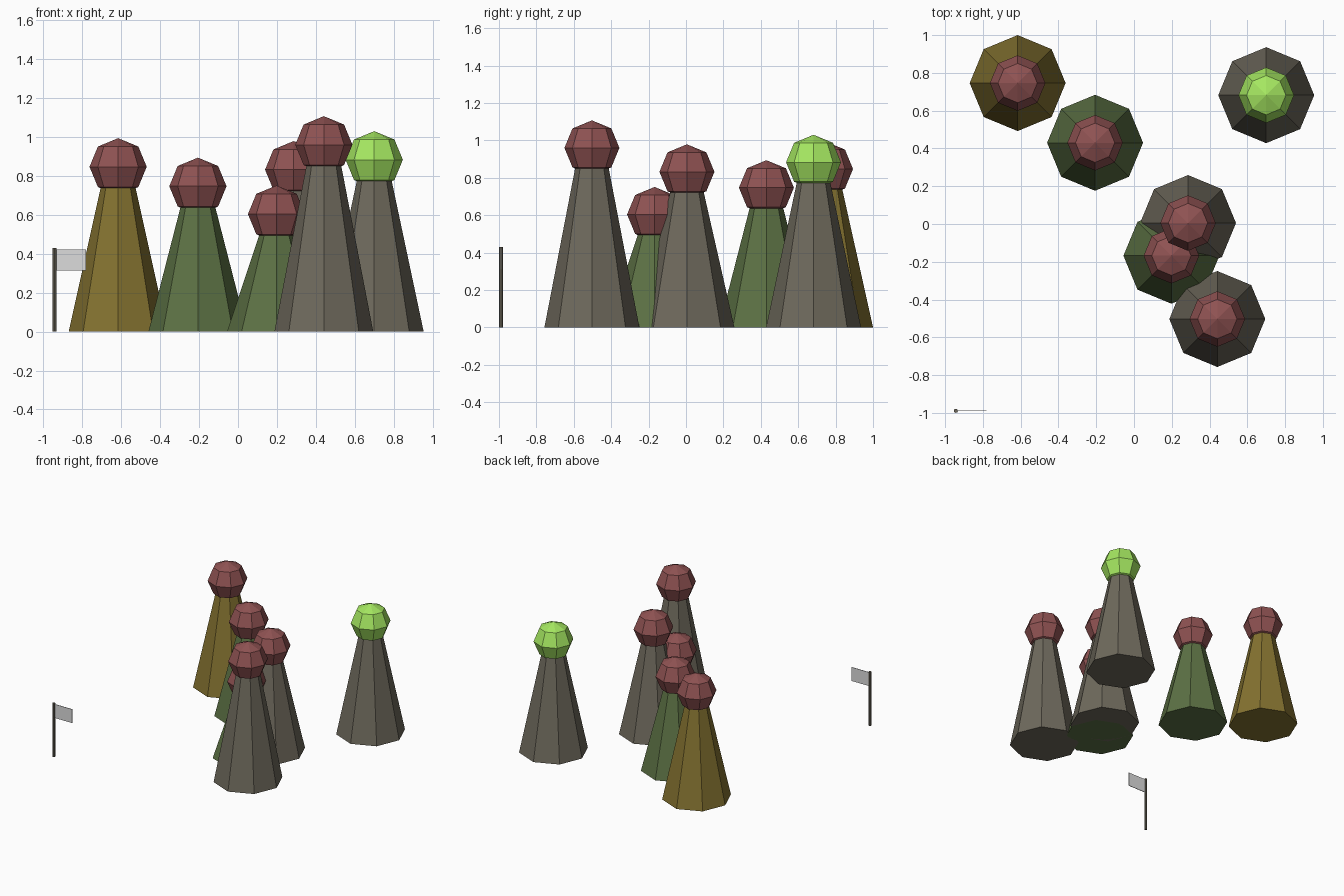
import bpy, math

if "Cube" in bpy.data.objects:
    bpy.data.objects.remove(bpy.data.objects["Cube"])


def material(name, r, g, b):
    lin = [((c / 255 + 0.055) / 1.055) ** 2.4 for c in (r, g, b)]
    m = bpy.data.materials.new(name)
    m.diffuse_color = (*lin, 1)
    m.use_nodes = True
    m.node_tree.nodes["Principled BSDF"].inputs["Base Color"].default_value = m.diffuse_color
    return m


grey = material("warm grey", 110, 105, 92)
green = material("moss green", 92, 113, 68)
yellow = material("ochre", 132, 114, 48)
red = material("dull red", 143, 82, 82)
lime = material("lime", 170, 238, 100)
white = material("pale grey", 220, 220, 220)

BASE_R, NECK_R, HEAD_R = 0.254, 0.09, 0.147


def finish(name, mat):
    ob = bpy.context.object
    ob.name = name
    ob.data.materials.append(mat)
    return ob


def pawn(i, x, y, h, body_mat, head_mat):
    # eight-sided tapered body with corners on the axes
    bpy.ops.mesh.primitive_cone_add(vertices=8, radius1=BASE_R, radius2=NECK_R,
                                    depth=h, location=(x, y, h / 2))
    finish(f"body_{i}", body_mat)
    # faceted ball head resting on the neck
    bpy.ops.mesh.primitive_uv_sphere_add(segments=8, ring_count=4, radius=HEAD_R,
                                         location=(x, y, h + 0.11))
    finish(f"head_{i}", head_mat)


# x, y, body height, body colour, head colour
pawns = [
    (-0.616, 0.746, 0.737, yellow, red),
    (-0.206, 0.430, 0.637, green, red),
    (0.286, 0.005, 0.722, grey, red),
    (0.198, -0.168, 0.494, green, red),
    (0.441, -0.503, 0.850, grey, red),
    (0.700, 0.682, 0.773, grey, lime),
]
for i, p in enumerate(pawns, 1):
    pawn(i, *p)

# flag pole
bpy.ops.mesh.primitive_cylinder_add(vertices=8, radius=0.011, depth=0.43,
                                    location=(-0.943, -0.989, 0.215))
finish("flag_pole", grey)

# thin flag cloth
bpy.ops.mesh.primitive_cube_add(size=1, location=(-0.8615, -0.989, 0.368))
cloth = finish("flag_cloth", white)
cloth.scale = (0.163, 0.004, 0.11)
